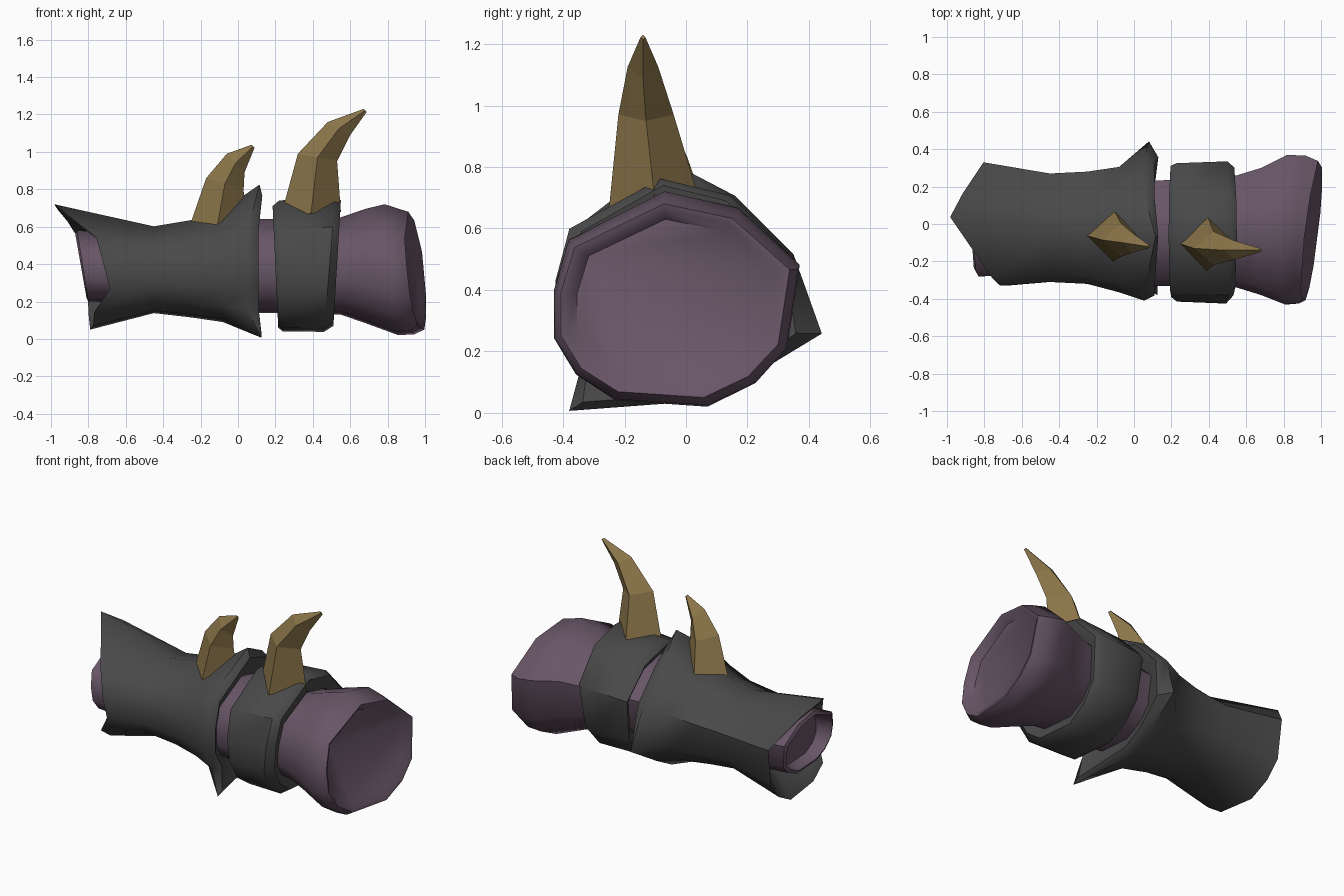
import bpy, bmesh, math

cube = bpy.data.objects.get("Cube")
if cube:
    bpy.data.objects.remove(cube, do_unlink=True)


def material(name, rgb):
    m = bpy.data.materials.new(name)
    m.use_nodes = True
    color = (*rgb, 1)
    m.diffuse_color = color
    bsdf = m.node_tree.nodes["Principled BSDF"]
    bsdf.inputs["Base Color"].default_value = color
    bsdf.inputs["Roughness"].default_value = 0.8
    return m


CLOTH = material("purple cloth", (0.138, 0.091, 0.133))
PLATE = material("dark grey plate", (0.067, 0.067, 0.067))
HORN = material("golden horn", (0.26, 0.18, 0.068))

# Irregular outline shared by the sleeve and plates, as (y, z) in the unit square
OUTLINE = [(-.1, 1), (.5, .85), (1, .32), (.9, -.45), (.64, -.78), (.25, -1),
           (-.5, -.94), (-.82, -.7), (-1, -.36), (-1, .08), (-.88, .55)]
# Indices of the corners that get pulled into points
TOP, TOP_BACK, BACK, BOTTOM, FRONT_LOW, FRONT_MID, FRONT_TOP = 0, 1, 3, 6, 8, 9, 10


def ring(x, cy, cz, sy, sz, tilt_y=0, tilt_z=0, shifts=None):
    """Outline across the arm; shifts moves single corners to make points."""
    points = []
    for i, (y, z) in enumerate(OUTLINE):
        dx, dy, dz = (shifts or {}).get(i, (0, 0, 0))
        points.append((x + tilt_y * y + tilt_z * z + dx,
                       cy + sy * y + dy, cz + sz * z + dz))
    return points


def loft(name, rings, mat, wrap=False, smooth=None):
    """Skin a list of rings; wrap joins last to first, otherwise ends are capped."""
    bm = bmesh.new()
    loops = [[bm.verts.new(p) for p in r] for r in rings]
    pairs = list(zip(loops, loops[1:]))
    if wrap:
        pairs.append((loops[-1], loops[0]))
    else:
        bm.faces.new(loops[0])
        bm.faces.new(loops[-1])
    n = len(loops[0])
    for a, b in pairs:
        for i in range(n):
            j = (i + 1) % n
            bm.faces.new((a[i], a[j], b[j], b[i]))
    bmesh.ops.recalc_face_normals(bm, faces=bm.faces)
    mesh = bpy.data.meshes.new(name)
    bm.to_mesh(mesh)
    bm.free()
    mesh.materials.append(mat)
    obj = bpy.data.objects.new(name, mesh)
    bpy.context.collection.objects.link(obj)
    if smooth:
        bpy.ops.object.select_all(action='DESELECT')
        obj.select_set(True)
        bpy.context.view_layer.objects.active = obj
        bpy.ops.object.shade_smooth_by_angle(angle=math.radians(smooth))


# Cloth sleeve, recessed at both ends
loft("sleeve", [
    ring(-.74, -.03, .39, .21, .15),
    ring(-.84, -.03, .39, .23, .17, 0, -.03),
    ring(-.83, -.03, .39, .25, .19, 0, -.03),
    ring(-.45, -.02, .37, .25, .19),
    ring(.1, -.05, .39, .28, .25),
    ring(.55, -.04, .39, .30, .26),
    ring(.68, -.04, .39, .34, .305),
    ring(.82, -.03, .37, .40, .35, .01, -.035),
    ring(.90, -.03, .36, .395, .335, .03, -.035),
    ring(.95, -.035, .365, .372, .315, .045, -.035),
    ring(.945, -.035, .365, .355, .295, .045, -.035),
    ring(.91, -.035, .365, .32, .265, .045, -.035),
], CLOTH, smooth=50)

# Long forearm plate with pointed corners at both rims
cuff_points = {TOP: (-.2, .07, .05), TOP_BACK: (-.12, 0, .01),
               FRONT_LOW: (.08, 0, .02), FRONT_MID: (.05, 0, 0),
               FRONT_TOP: (.01, 0, .01)}
loft("forearm_plate", [
    ring(-.6, -.02, .38, .2, .15),
    ring(-.765, 0, .36, .30, .28, -.02, 0, cuff_points),
    ring(-.785, 0, .36, .33, .31, -.02, 0, cuff_points),
    ring(-.45, -.02, .37, .29, .232),
    ring(-.25, -.02, .375, .30, .26),
    ring(-.08, -.03, .39, .335, .30),
    ring(.055, -.03, .40, .38, .36, 0, 0,
         {TOP: (.06, 0, .065), BACK: (.025, .13, .02), BOTTOM: (.07, -.16, -.055)}),
    ring(.11, -.03, .40, .352, .335, 0, 0,
         {TOP: (.02, 0, .03), BACK: (.02, .07, .01), BOTTOM: (.015, -.13, -.05)}),
    ring(.09, -.04, .39, .31, .28),
    ring(.03, -.04, .39, .2, .15),
], PLATE, wrap=True, smooth=50)

# Short wrist plate band with bevelled rims
loft("wrist_band", [
    ring(.3, -.04, .39, .2, .15),
    ring(.21, -.04, .39, .32, .30, 0, -.015),
    ring(.20, -.04, .385, .35, .325, 0, -.015),
    ring(.23, -.045, .39, .37, .35, 0, -.01),
    ring(.49, -.045, .40, .38, .362, 0, .03),
    ring(.53, -.04, .405, .342, .335, 0, .02),
    ring(.52, -.04, .39, .30, .28, 0, .02),
    ring(.45, -.04, .39, .2, .15),
], PLATE, wrap=True, smooth=45)


def horn(name, stations, tip):
    """Curved four-sided spike; station = left (x, z), right (x, z), middle y, half depth."""
    rings = []
    for (lx, lz), (rx, rz), y, half in stations:
        mx, mz = (lx + rx) / 2, (lz + rz) / 2
        rings.append([(lx, y, lz), (mx, y - half, mz),
                      (rx, y, rz), (mx, y + half, mz)])
    x, y, z = tip
    s = .008
    rings.append([(x - s, y, z + s), (x, y - s, z), (x + s, y, z - s), (x, y + s, z)])
    loft(name, rings, HORN)


horn("wrist_horn", [
    ((.23, .66), (.55, .68), -.10, .15),
    ((.32, .99), (.53, .95), -.13, .09),
    ((.48, 1.16), (.60, 1.09), -.14, .05),
], (.68, -.14, 1.222))

horn("forearm_horn", [
    ((-.26, .60), (.04, .62), -.06, .14),
    ((-.17, .86), (.03, .80), -.085, .09),
    ((-.06, .99), (.035, .89), -.10, .055),
], (.08, -.12, 1.03))
